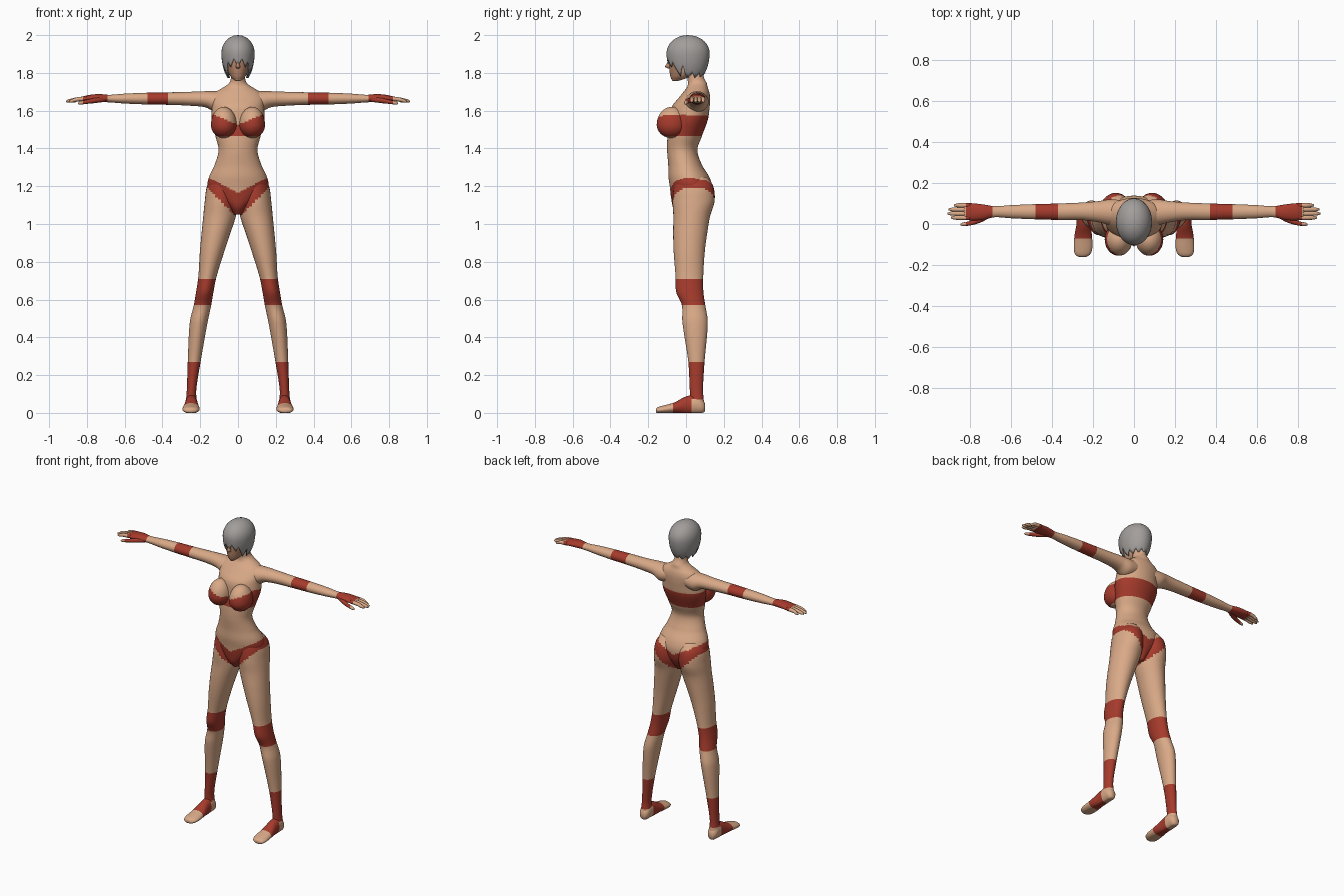
import bpy, bmesh, math
from mathutils import Vector

cube = bpy.data.objects.get("Cube")
if cube:
    bpy.data.objects.remove(cube, do_unlink=True)


def material(name, rgb):
    m = bpy.data.materials.new(name)
    m.use_nodes = True
    m.diffuse_color = (*rgb, 1)
    bsdf = next(n for n in m.node_tree.nodes if n.type == 'BSDF_PRINCIPLED')
    bsdf.inputs["Base Color"].default_value = (*rgb, 1)
    bsdf.inputs["Roughness"].default_value = 0.8
    return m


MATS = [material("skin", (.70, .40, .245)), material("red_cloth", (.38, .043, .025)),
        material("grey_hair", (.36, .34, .33)), material("face_skin", (.46, .23, .14))]
SKIN, RED, HAIR, FACE = range(4)


def finish(name, bm, rule):
    bmesh.ops.recalc_face_normals(bm, faces=bm.faces)
    for f in bm.faces:
        f.material_index = rule(f.calc_center_median())
        f.smooth = True
    mesh = bpy.data.meshes.new(name)
    bm.to_mesh(mesh)
    bm.free()
    for m in MATS:
        mesh.materials.append(m)
    ob = bpy.data.objects.new(name, mesh)
    bpy.context.collection.objects.link(ob)
    return ob


def spline(a, b, c, d, t):
    # Cardinal spline with spacing taken into account by the first coordinate
    out = []
    for p, q, r, s in zip(a, b, c, d):
        h = c[0] - b[0]
        m1 = (r - p) / (c[0] - a[0]) * h
        m2 = (s - q) / (d[0] - b[0]) * h
        out.append((2*t**3 - 3*t**2 + 1)*q + (t**3 - 2*t**2 + t)*m1
                   + (3*t**2 - 2*t**3)*r + (t**3 - t**2)*m2)
    return out


def loft(name, stations, axis, rule, side=1, sides=32, step=.01):
    """Skin ellipses; a station is (position, centre u, centre v, radius u, radius v)."""
    u, v = [i for i in range(3) if i != axis]
    rows = []
    n = len(stations)
    for i in range(n - 1):
        b, c = stations[i], stations[i + 1]
        a = stations[i - 1] if i else [2*q - r for q, r in zip(b, c)]
        d = stations[i + 2] if i + 2 < n else [2*r - q for q, r in zip(b, c)]
        k = max(1, math.ceil(abs(c[0] - b[0]) / step))
        rows += [spline(a, b, c, d, j / k) for j in range(k)]
    rows.append(stations[-1])
    bm = bmesh.new()
    rings = []
    for p, cu, cv, ru, rv in rows:
        ring = []
        for j in range(sides):
            ang = math.tau * j / sides
            co = Vector()
            co[axis] = p
            co[u] = cu + ru * math.cos(ang)
            co[v] = cv + rv * math.sin(ang)
            co.z = max(co.z, 0)
            co.x *= side
            ring.append(bm.verts.new(co))
        rings.append(ring)
    for r, s in zip(rings, rings[1:]):
        for j in range(sides):
            k = (j + 1) % sides
            bm.faces.new((r[j], r[k], s[k], s[j]))
    bm.faces.new(rings[0])
    bm.faces.new(rings[-1])
    return finish(name, bm, rule)


# Colour rules
def body_rule(c):
    x = abs(c.x)
    briefs = 1.03 + x < c.z < min(1.165 + .52 * x, 1.255)
    top_edge = min(1.525 + .42 * x, 1.58) if c.y < 0 else 1.575
    band = 1.465 < c.z < top_edge
    return RED if briefs or band else SKIN


def leg_rule(c):
    if c.z > 1:
        return body_rule(c)
    knee = .57 < c.z < .71
    ankle = c.z < .27 and (c.z > .075 or -.07 < c.y < .03)
    return RED if knee or ankle else SKIN


def foot_rule(c):
    return RED if -.07 < c.y < .03 or (c.z > .075 and c.y > 0) else SKIN


def arm_rule(c):
    x = abs(c.x)
    return RED if .37 < x < .48 or .69 < x < .82 else SKIN


def head_rule(c):
    return FACE if c.y < -.03 and c.z > 1.765 else SKIN


# Torso and neck
loft("torso", [
    (1.05, 0, .02, .025, .06), (1.09, 0, .02, .06, .088), (1.14, 0, .026, .12, .105),
    (1.20, 0, .026, .16, .112), (1.25, 0, .015, .153, .108), (1.31, 0, -.004, .125, .09),
    (1.39, 0, -.02, .103, .08), (1.46, 0, -.008, .118, .09), (1.55, 0, .015, .14, .1),
    (1.62, 0, .025, .138, .1), (1.67, 0, .045, .14, .082), (1.70, 0, .055, .115, .068),
    (1.725, 0, .06, .075, .054), (1.745, 0, .06, .048, .05), (1.77, 0, .052, .038, .045),
    (1.82, 0, .04, .036, .045)], 2, body_rule, sides=64, step=.006)

for side, label in ((1, "left"), (-1, "right")):
    # Bust: egg shape, stretched upward into the chest
    bm = bmesh.new()
    bmesh.ops.create_uvsphere(bm, u_segments=40, v_segments=32, radius=1)
    for vert in bm.verts:
        x, y, z = vert.co
        vert.co = (side * (.075 + .068 * x), -.075 + .08 * y, 1.525 + (.095 if z > 0 else .07) * z)
    finish(label + "_bust", bm, body_rule)

    # Leg with hip and buttock
    loft(label + "_leg", [
        (1.25, .08, .03, .055, .08), (1.20, .086, .04, .078, .104), (1.12, .09, .04, .086, .111),
        (1.04, .098, .03, .086, .097), (.95, .117, .022, .076, .09), (.85, .138, .017, .064, .082),
        (.72, .162, .018, .048, .073), (.64, .176, .02, .046, .072), (.57, .188, .04, .046, .062),
        (.48, .208, .048, .047, .067), (.27, .232, .055, .034, .043), (.12, .246, .055, .025, .035),
        (.05, .247, .06, .03, .036)], 2, leg_rule, side)

    # Foot, flattened on the ground
    loft(label + "_foot", [
        (.1, .247, .03, .018, .022), (.085, .247, .035, .029, .038), (.06, .247, .045, .033, .05),
        (0, .247, .04, .034, .047), (-.06, .248, .027, .043, .029), (-.12, .249, .018, .045, .021),
        (-.15, .251, .014, .036, .016), (-.16, .252, .012, .02, .01)], 1, foot_rule, side)

    # Arm and palm
    loft(label + "_arm", [
        (.05, .055, 1.655, .06, .05), (.12, .058, 1.648, .062, .055), (.17, .06, 1.66, .052, .043),
        (.25, .062, 1.663, .043, .037), (.37, .06, 1.664, .04, .033), (.48, .06, 1.664, .037, .031),
        (.60, .06, 1.664, .032, .026), (.68, .06, 1.664, .027, .02), (.74, .058, 1.667, .038, .021),
        (.80, .06, 1.664, .042, .017), (.83, .061, 1.661, .04, .011)], 0, arm_rule, side)

    # Fingers and thumb
    for i, tip in enumerate((.895, .91, .905, .88)):
        y = .031 + .02 * i
        loft(f"{label}_finger_{i + 1}", [
            (.80, y, 1.664, .011, .012), (.85, y, 1.66, .011, .011),
            (tip - .015, y, 1.652, .009, .009), (tip, y, 1.649, .004, .004)],
            0, arm_rule, side, sides=12)
    loft(label + "_thumb", [
        (.70, .045, 1.66, .012, .012), (.75, .022, 1.655, .015, .014), (.80, .004, 1.647, .011, .011),
        (.84, -.002, 1.64, .008, .008), (.848, -.003, 1.638, .003, .003)],
        0, arm_rule, side, sides=12)

# Head and face
loft("head", [
    (1.758, 0, -.056, .014, .016), (1.775, 0, -.035, .035, .046), (1.81, 0, -.005, .054, .082),
    (1.86, 0, .003, .067, .091), (1.92, 0, .008, .07, .095), (1.97, 0, .01, .045, .06)],
    2, head_rule, sides=40)
loft("nose", [
    (1.822, 0, -.085, .006, .008), (1.832, 0, -.092, .012, .018), (1.85, 0, -.09, .008, .012),
    (1.875, 0, -.085, .005, .006)], 2, lambda c: FACE, sides=12, step=.005)

# Short hair: a dome whose lower edge is cut into pointed locks
bm = bmesh.new()
COLS, ROWS = 72, 14
grid = []
for i in range(COLS):
    ang = math.tau * i / COLS
    front = -math.sin(ang)
    lock = abs((i / 6) % 1 - .5) * 2
    if front > .75:
        low, depth = 1.875, .045
    elif front > .25:
        low, depth = 1.84, .06
    else:
        low, depth = 1.80, .028
    bottom = low - depth * lock
    column = []
    for j in range(1, ROWS + 1):
        z = 2 - (2 - bottom) * (j / ROWS) ** 1.5
        r = math.sqrt(max(0, 1 - ((z - 1.905) / (.095 if z > 1.905 else .17)) ** 2))
        column.append(bm.verts.new((.088 * r * math.cos(ang), .011 + .114 * r * math.sin(ang), z)))
    grid.append(column)
crown = bm.verts.new((0, .011, 2))
for a, b in zip(grid, grid[1:] + grid[:1]):
    bm.faces.new((crown, a[0], b[0]))
    for j in range(ROWS - 1):
        bm.faces.new((a[j], a[j + 1], b[j + 1], b[j]))
hair = finish("hair", bm, lambda c: HAIR)
shell = hair.modifiers.new("thickness", 'SOLIDIFY')
shell.thickness = .006
shell.offset = -1
